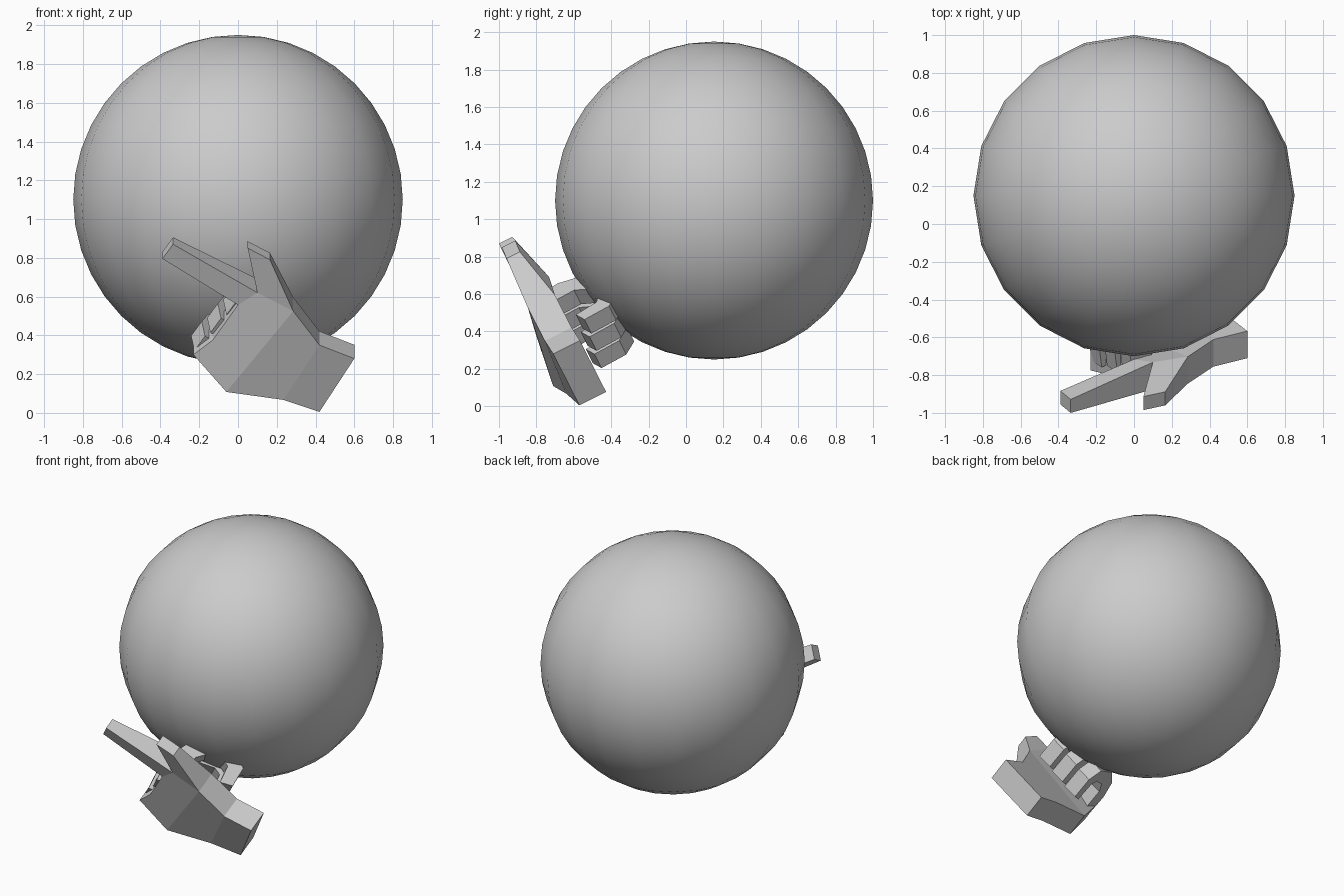
import bpy, bmesh
from mathutils import Vector

if "Cube" in bpy.data.objects:
    bpy.data.objects.remove(bpy.data.objects["Cube"])

N = Vector((0, 0.894, 0.447))            # direction from back of hand to palm side
F = Vector((-0.836, -0.246, 0.492))      # direction straight fingers would point
D = F.cross(N).normalized()              # direction across the knuckles
if D.z > 0:
    D = -D


def solid(name, front, back, front_faces):
    """Closed solid from two matching outlines."""
    bm = bmesh.new()
    a = [bm.verts.new(p) for p in front]
    b = [bm.verts.new(p) for p in back]
    n = len(a)
    for f in front_faces:
        bm.faces.new([a[i] for i in f])
        bm.faces.new([b[i] for i in reversed(f)])
    for i in range(n):
        j = (i + 1) % n
        bm.faces.new((a[j], a[i], b[i], b[j]))
    bmesh.ops.recalc_face_normals(bm, faces=bm.faces[:])
    me = bpy.data.meshes.new(name)
    bm.to_mesh(me)
    bm.free()
    ob = bpy.data.objects.new(name, me)
    bpy.context.collection.objects.link(ob)
    return ob


# large ball
bpy.ops.mesh.primitive_uv_sphere_add(segments=20, ring_count=20, radius=0.85,
                                     location=(0, 0.15, 1.1))
ball = bpy.context.object
ball.name = "ball"
bpy.ops.object.shade_smooth()

# palm with wrist, pointing finger and thumb: x, y, z, thickness
outline = [
    (-0.335, -1.0, 0.87, 0.08), (-0.39, -0.955, 0.795, 0.08),     # finger tip
    (0.0, -0.85, 0.557, 0.15), (-0.13, -0.80, 0.376, 0.15),       # knuckles
    (-0.23, -0.775, 0.30, 0.13),
    (-0.06, -0.71, 0.108, 0.16), (0.235, -0.64, 0.067, 0.16),     # heel
    (0.42, -0.57, 0.005, 0.16), (0.60, -0.71, 0.28, 0.16),        # wrist
    (0.42, -0.755, 0.35, 0.16), (0.285, -0.845, 0.525, 0.16),
    (0.165, -0.96, 0.79, 0.08), (0.05, -0.985, 0.85, 0.08),       # thumb tip
    (0.10, -0.875, 0.62, 0.16),                                   # thumb web
]
front = [Vector(p[:3]) for p in outline]
back = [v + N * p[3] for v, p in zip(front, outline)]
solid("hand", front, back,
      [(0, 1, 2, 13), (13, 2, 3, 4, 5, 10), (10, 5, 6, 9),
       (9, 6, 7, 8), (12, 13, 10, 11)])

# three curled fingers: C-shaped profile swept across the knuckle direction
curl = [(0, 0.05), (0.02, 0.2), (-0.02, 0.33), (-0.14, 0.43), (-0.32, 0.46),
        (-0.40, 0.39), (-0.41, 0.24), (-0.33, 0.21), (-0.31, 0.34),
        (-0.26, 0.36), (-0.16, 0.33), (-0.11, 0.26), (-0.12, 0.08)]
quads = [(0, 1, 11, 12), (1, 2, 10, 11), (2, 3, 9, 10), (3, 4, 8, 9),
         (4, 5, 8), (5, 6, 7, 8)]
first, last = front[2], front[4]
width = 0.10
for i, t in enumerate((0.14, 0.50, 0.86)):
    base = first.lerp(last, t)
    a = [base + F * f + N * n - D * width / 2 for f, n in curl]
    b = [p + D * width for p in a]
    solid(f"curled_finger_{i + 1}", a, b, quads)
